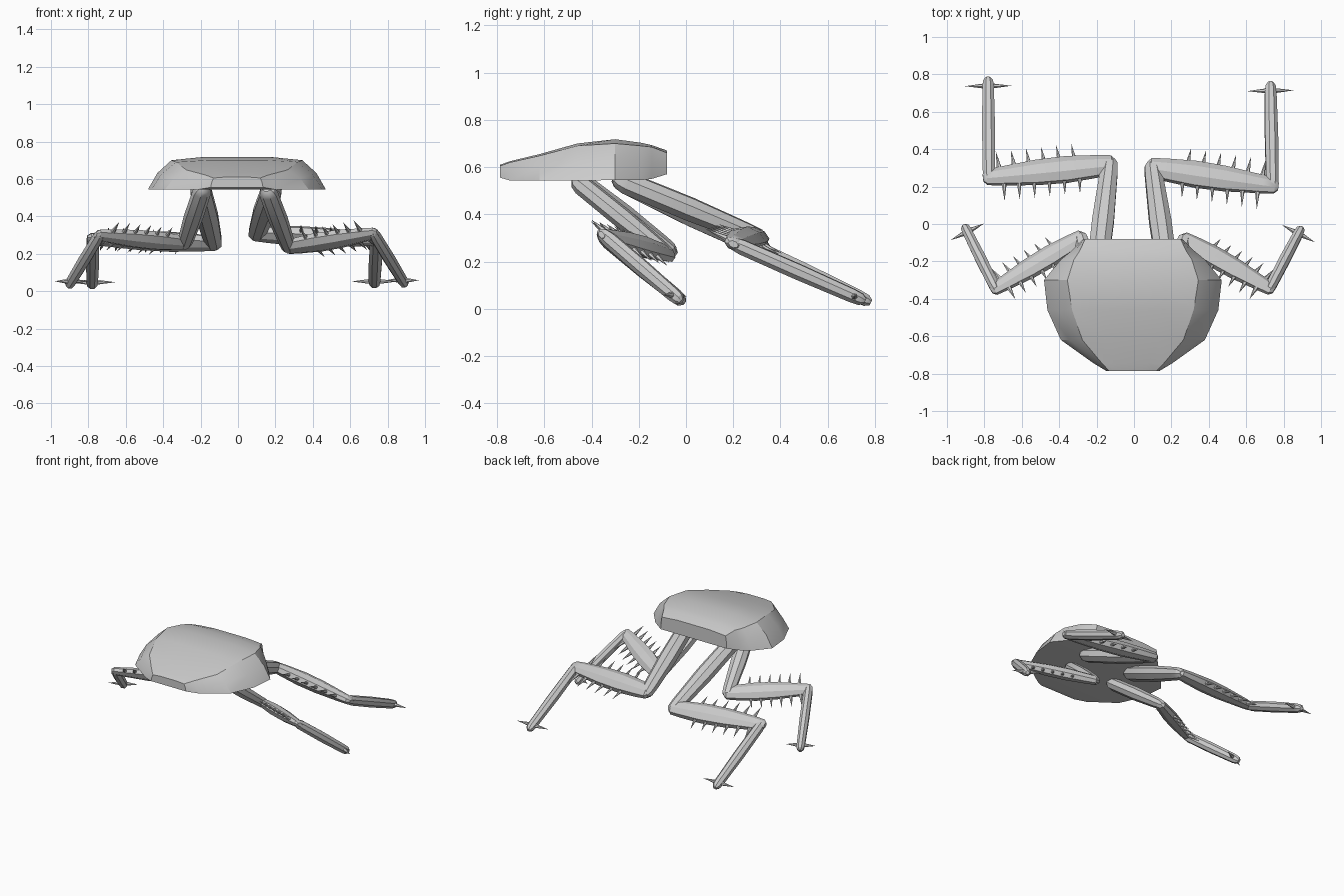
import bpy, bmesh, math
from mathutils import Vector as V

if "Cube" in bpy.data.objects:
    bpy.data.objects.remove(bpy.data.objects["Cube"])


def finish(bm, name, angle=30):
    bmesh.ops.recalc_face_normals(bm, faces=bm.faces)
    me = bpy.data.meshes.new(name)
    bm.to_mesh(me)
    bm.free()
    ob = bpy.data.objects.new(name, me)
    bpy.context.collection.objects.link(ob)
    bpy.ops.object.select_all(action='DESELECT')
    ob.select_set(True)
    bpy.context.view_layer.objects.active = ob
    bpy.ops.object.shade_smooth_by_angle(angle=math.radians(angle))
    return ob


def loft(bm, rings):
    rings = [[bm.verts.new(p) for p in r] for r in rings]
    n = len(rings[0])
    for a, b in zip(rings, rings[1:]):
        for i in range(n):
            j = (i + 1) % n
            bm.faces.new((a[i], a[j], b[j], b[i]))
    bm.faces.new(rings[0])
    bm.faces.new(rings[-1])


def beam(name, a, b, side, profile, w, h, sides=8):
    """Tapered limb from a to b, w and h are half sizes along side and across."""
    d = (b - a).normalized()
    s = (side - d * side.dot(d)).normalized()
    u = d.cross(s)
    bm = bmesh.new()
    rings = []
    for t, k in profile:
        c = a.lerp(b, t)
        rings.append([c + s * (w * k * math.cos(2 * math.pi * (i + .5) / sides))
                      + u * (h * k * math.sin(2 * math.pi * (i + .5) / sides))
                      for i in range(sides)])
    loft(bm, rings)
    finish(bm, name)


def spike(bm, base, direction, length, radius):
    d = direction.normalized()
    s = d.orthogonal().normalized()
    u = d.cross(s)
    tip = bm.verts.new(base + d * length)
    ring = [bm.verts.new(base + (s * math.cos(a) + u * math.sin(a)) * radius)
            for a in (i * math.pi / 3 for i in range(6))]
    for i in range(6):
        bm.faces.new((ring[i], ring[(i + 1) % 6], tip))
    bm.faces.new(ring)


# Shell body: y, rim half width, rim z, shoulder half width, shoulder z, crest z
sections = [(-.787, .14, .555, .125, .605, .61), (-.745, .21, .543, .165, .62, .625),
            (-.62, .385, .543, .27, .648, .655), (-.46, .457, .543, .325, .69, .7),
            (-.30, .475, .545, .35, .7, .718), (-.19, .385, .545, .315, .69, .703),
            (-.145, .33, .55, .285, .685, .693), (-.08, .265, .57, .255, .66, .67)]
bm = bmesh.new()
rings = []
for y, wb, zb, wt, zt, zc in sections:
    wm, zm = wt * .4 + wb * .6, zb + (zt - zb) * .56
    half = [(wb, zb), (wm, zm), (wt, zt), (wt * .5, zc)]
    rings.append([V((x - .006, y, z)) for x, z in half]
                 + [V((-x - .006, y, z)) for x, z in reversed(half)])
loft(bm, rings)
finish(bm, "shell_body", 25)

# Limb profiles: position along the limb, thickness factor
thigh = [(-.06, .45), (-.03, .8), (.03, 1), (.5, 1.05), (.93, .85), (1.02, .75), (1.06, .4)]
shin = [(-.05, .4), (-.02, .75), (.1, .88), (.35, 1.05), (.6, 1.0), (.92, .72), (1.02, .6), (1.05, .3)]
foot = [(-.05, .4), (-.02, .8), (.06, 1), (.5, 1.05), (.93, .92), (1.0, .8), (1.035, .4)]

# Legs: hip, knee, ankle, toe
legs = {
    "rear_left": ((-.20, -.27, .54), (-.13, .315, .255), (-.775, .25, .28), (-.78, .765, .035)),
    "rear_right": ((.18, -.27, .54), (.10, .30, .305), (.74, .205, .275), (.73, .74, .04)),
    "front_left": ((-.19, -.45, .54), (-.285, -.075, .255), (-.74, -.345, .30), (-.902, -.02, .035)),
    "front_right": ((.16, -.45, .53), (.27, -.085, .235), (.725, -.345, .31), (.89, -.03, .04)),
}
for name, pts in legs.items():
    hip, knee, ankle, toe = [V(p) for p in pts]
    d = (ankle - knee).normalized()
    side = toe - ankle
    side = (side - d * side.dot(d)).normalized()
    rear = name.startswith("rear")
    k = 1 if rear else .85
    beam(name + "_thigh", hip, knee, ankle - knee, thigh, .06 * k, .05 * k)
    beam(name + "_shin", knee, ankle, toe - ankle, shin, .073 * k, .047 * k)
    beam(name + "_foot", ankle, toe, d, foot, .036 if rear else .031, .034)

    # Spines along both edges of the shin
    bm = bmesh.new()
    for i in range(6):
        t = .27 + i * .125
        for s in (-1, 1):
            c = knee.lerp(ankle, t + .012 * s)
            spike(bm, c + side * s * .045 * k, side * s + d * .08, .105 * k, .014)
    finish(bm, name + "_spines")

    # Pair of claws at the toe
    bm = bmesh.new()
    f = (toe - ankle).normalized()
    across = f.cross(V((0, 0, 1))).normalized()
    for s in (-1, 1):
        spike(bm, toe - f * .03 + across * s * .015, across * s, .11 if rear else .085, .015)
    finish(bm, name + "_claws")
